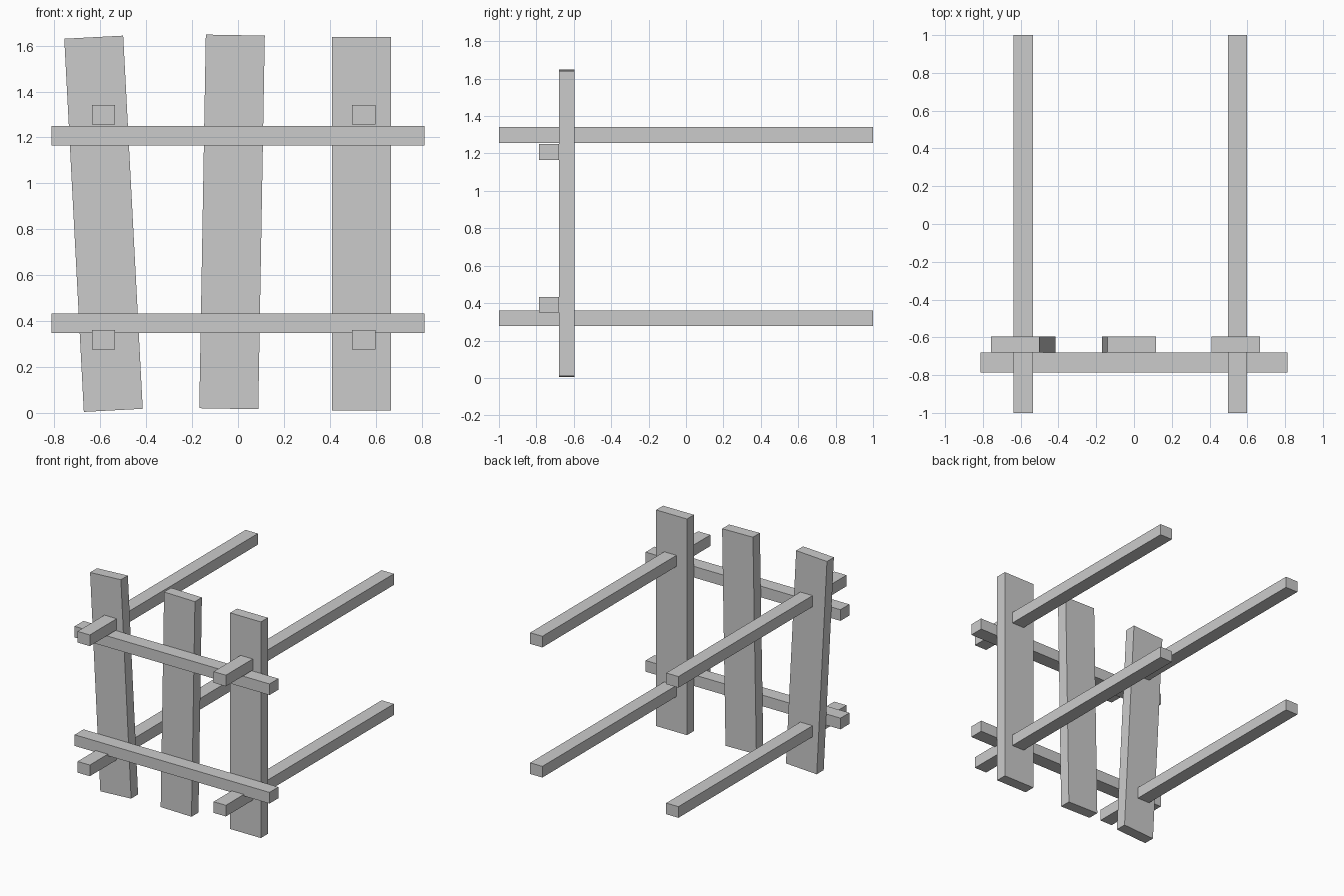
import bpy
from math import radians

if "Cube" in bpy.data.objects:
    bpy.data.objects.remove(bpy.data.objects["Cube"])


def board(name, center, size, lean=0.0):
    """Box board; lean tips it sideways about the y axis (degrees)."""
    bpy.ops.mesh.primitive_cube_add(size=1, location=center)
    ob = bpy.context.object
    ob.name = name
    ob.scale = size
    bpy.ops.object.transform_apply(location=False, rotation=False, scale=True)
    ob.rotation_euler.y = radians(lean)
    return ob


# Upright pickets, two of them slightly crooked
pickets = (("left", -0.586, 0.824, -3.0),
           ("middle", -0.026, 0.832, 1.0),
           ("right", 0.538, 0.824, 0.0))
for side, x, z, lean in pickets:
    board(f"picket_{side}", (x, -0.638, z), (0.257, 0.083, 1.628), lean)

# Cross rails in front of the pickets
for level, z in (("lower", 0.391), ("upper", 1.208)):
    board(f"cross_rail_{level}", (0, -0.732, z), (1.624, 0.106, 0.084))

# Long rails running front to back
for level, z in (("lower", 0.319), ("upper", 1.299)):
    for side, x in (("left", -0.586), ("right", 0.548)):
        board(f"long_rail_{level}_{side}", (x, 0, z), (0.102, 2.0, 0.084))
